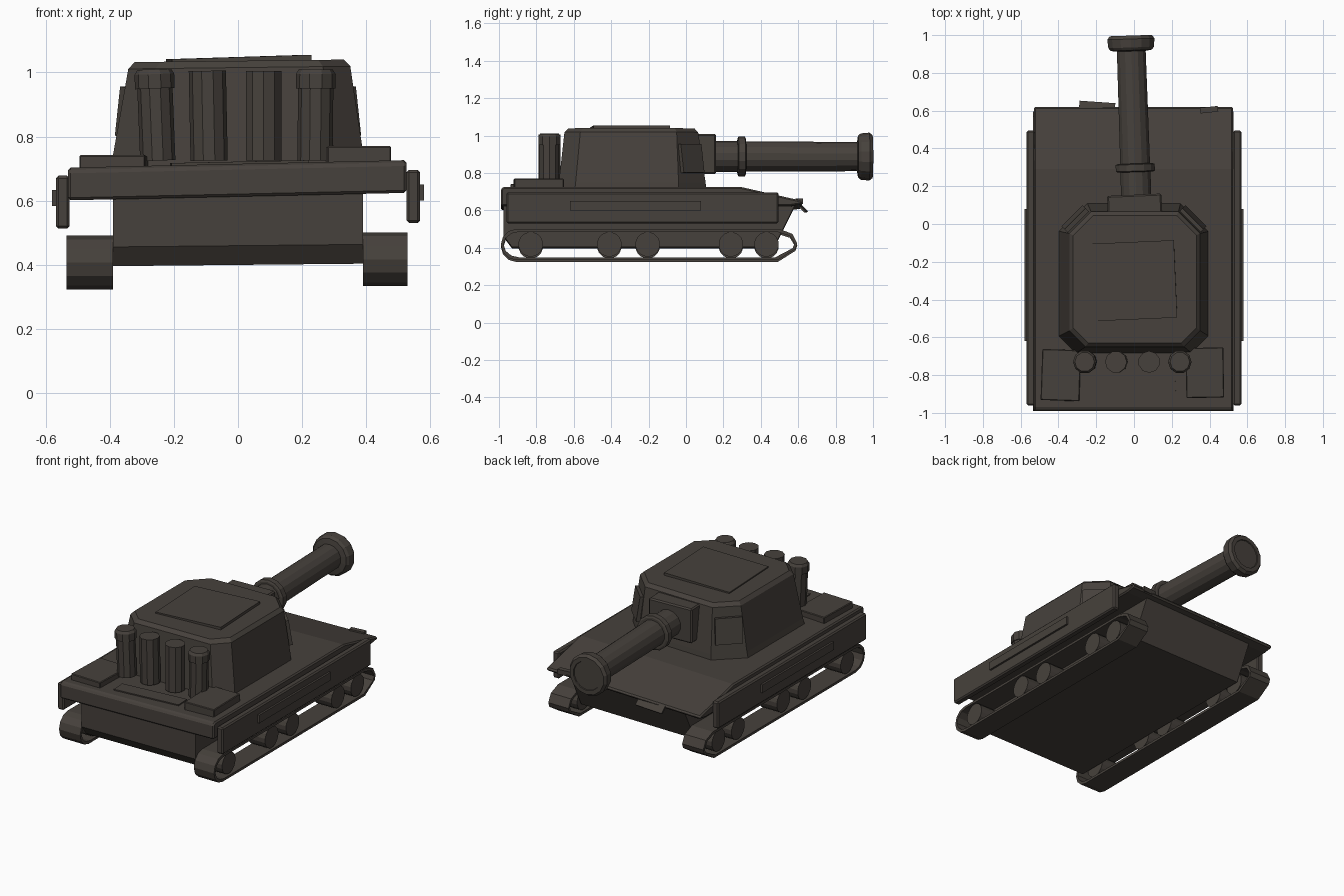
import bpy, bmesh, math
from mathutils import Vector, Euler

if "Cube" in bpy.data.objects:
    bpy.data.objects.remove(bpy.data.objects["Cube"])

paint = bpy.data.materials.new("dark olive brown")
paint.diffuse_color = (0.062, 0.053, 0.045, 1)
paint.use_nodes = True
paint.node_tree.nodes["Principled BSDF"].inputs["Base Color"].default_value = paint.diffuse_color


def finish(name, bm, bevel=0.0):
    bmesh.ops.recalc_face_normals(bm, faces=bm.faces[:])
    me = bpy.data.meshes.new(name)
    bm.to_mesh(me)
    bm.free()
    ob = bpy.data.objects.new(name, me)
    bpy.context.collection.objects.link(ob)
    me.materials.append(paint)
    if bevel:
        m = ob.modifiers.new("edge bevel", 'BEVEL')
        m.width, m.segments = bevel, 1
        m.limit_method = 'ANGLE'
        m.angle_limit = math.radians(40)
    return ob


def loft(name, rings, bevel=0.0):
    """Closed solid through rings of equal point count."""
    bm = bmesh.new()
    vs = [[bm.verts.new(p) for p in r] for r in rings]
    n = len(vs[0])
    for a, b in zip(vs, vs[1:]):
        for i in range(n):
            j = (i + 1) % n
            bm.faces.new((a[i], a[j], b[j], b[i]))
    bm.faces.new(vs[0])
    bm.faces.new(vs[-1])
    return finish(name, bm, bevel)


def side_prism(name, profile, x0, x1, tilt=0.0, bevel=0.0):
    """Profile of (y, z) points stretched from x0 to x1."""
    return loft(name, [[(x, y, z + tilt * x) for y, z in profile]
                       for x in (x0, x1)], bevel)


def box(name, lo, hi, rot=None, bevel=0.0):
    c = [(a + b) / 2 for a, b in zip(lo, hi)]
    h = [(b - a) / 2 for a, b in zip(lo, hi)]
    ring = lambda s: [(h[0] * u, h[1] * v, h[2] * s)
                      for u, v in ((-1, -1), (1, -1), (1, 1), (-1, 1))]
    ob = loft(name, [ring(-1), ring(1)], bevel)
    ob.location = c
    if rot:
        ob.rotation_euler = rot
    return ob


def lathe(name, profile, start, axis, sides=12):
    """Rings of (distance, radius) along an axis."""
    q = Vector(axis).to_track_quat('Z', 'Y')
    rings = []
    for d, r in profile:
        rings.append([Vector(start) + q @ Vector(
            (r * math.cos(t), r * math.sin(t), d))
            for t in [(i + .5) * math.tau / sides for i in range(sides)]])
    return loft(name, rings)


# Hull: wide upper slab with sloping nose, narrow lower body
side_prism("upper_hull", [(-0.99, 0.613), (-0.99, 0.705), (-0.97, 0.715),
                          (0.29, 0.715), (0.62, 0.64), (0.62, 0.622),
                          (0.56, 0.613)], -0.53, 0.525, 0.022, 0.008)
side_prism("lower_hull", [(-0.975, 0.63), (-0.975, 0.46), (-0.93, 0.40),
                          (0.47, 0.40), (0.585, 0.63)], -0.39, 0.39, 0.01)

# Side skirts with a raised strip
for side, s, dz in (("left", -1, -0.012), ("right", 1, 0.006)):
    xs = sorted((s * 0.525, s * 0.568))
    box(side + "_skirt", (xs[0], -0.96, 0.525 + dz), (xs[1], 0.495, 0.69 + dz),
        bevel=0.008)
    xs = sorted((s * 0.56, s * 0.58))
    box(side + "_skirt_strip", (xs[0], -0.62, 0.595 + dz),
        (xs[1], 0.08, 0.645 + dz))

# Tracks: thin closed bands round the wheels
band = [(0.49, 0.33), (0.585, 0.39), (0.595, 0.42), (0.57, 0.47), (0.50, 0.497)]
for i in range(7):
    t = math.radians(90 + i * 30)
    band.append((-0.905 + 0.085 * math.cos(t), 0.4135 + 0.0835 * math.sin(t)))
cy, cz = -0.1975, 0.4135
inner = [(cy + (y - cy) * 0.981, cz + (z - cz) * 0.82) for y, z in band]
for side, x0, x1, dz in (("left", -0.535, -0.39, -0.006), ("right", 0.39, 0.528, 0.004)):
    bm = bmesh.new()
    loops = [[bm.verts.new((x, y, z + dz)) for y, z in pts]
             for x, pts in ((x0, band), (x1, band), (x1, inner), (x0, inner))]
    n = len(band)
    for k in range(4):
        a, b = loops[k], loops[(k + 1) % 4]
        for i in range(n):
            j = (i + 1) % n
            bm.faces.new((a[i], a[j], b[j], b[i]))
    finish(side + "_track", bm)
    # Road wheels
    for i, y in enumerate((-0.83, -0.41, -0.205, 0.24, 0.43)):
        lathe(f"{side}_wheel_{i + 1}", [(0, 0.066), (x1 - x0 - 0.02, 0.066)],
              (x0 + 0.01, y, 0.415 + dz), (1, 0, 0), 16)


# Turret: tapered octagon with a chamfered roof edge
def octagon(x0, x1, y0, y1, front, rear, z):
    pts = [(x0, y1 - front), (x0 + front, y1), (x1 - front, y1), (x1, y1 - front),
           (x1, y0 + rear), (x1 - rear, y0), (x0 + rear, y0), (x0, y0 + rear)]
    return [(x, y, z + 0.012 * x) for x, y in pts]


loft("turret", [octagon(-0.40, 0.395, -0.685, 0.11, 0.15, 0.09, 0.70),
                octagon(-0.39, 0.39, -0.68, 0.105, 0.145, 0.09, 0.745),
                octagon(-0.342, 0.35, -0.65, 0.065, 0.115, 0.085, 1.015),
                octagon(-0.322, 0.33, -0.63, 0.045, 0.105, 0.08, 1.036)])
box("roof_hatch", (-0.215, -0.505, 1.032), (0.22, -0.095, 1.048),
    (0, math.radians(-1.8), math.radians(2.5)))

# Armour plates on the front corners of the turret
for side, s in (("left", -1), ("right", 1)):
    q = Vector((s * 0.7, 0.7, 0.15)).to_track_quat('Y', 'Z')
    box(side + "_cheek_plate", (s * 0.31 - 0.078, 0.01, 0.80),
        (s * 0.31 + 0.078, 0.04, 0.955), q.to_euler())

# Gun: mantlet, barrel, collar and flared muzzle
box("mantlet", (-0.14, 0.02, 0.795), (0.148, 0.155, 1.01),
    (0, 0, math.radians(2.5)), 0.008)
gun_start, gun_axis = (0.012, 0.14, 0.888), (-0.034, 1, 0.0)
lathe("barrel", [(0, 0.082), (0.17, 0.082), (0.17, 0.081), (0.81, 0.078)],
      gun_start, gun_axis, 14)
lathe("barrel_collar", [(0.135, 0.095), (0.14, 0.106), (0.175, 0.106),
                        (0.18, 0.095)], gun_start, gun_axis, 14)
lathe("muzzle", [(0.775, 0.08), (0.78, 0.112), (0.795, 0.124), (0.84, 0.128),
                 (0.858, 0.115), (0.858, 0.09), (0.852, 0.088)],
      gun_start, gun_axis, 14)

# Exhaust stacks behind the turret
for i, (x, lean) in enumerate(((-0.25, -0.04), (-0.09, -0.02), (0.08, 0), (0.24, 0.01))):
    capped = i in (0, 3)
    prof = [(0, 0.058), (0.28, 0.058)]
    if capped:
        prof = [(0, 0.055), (0.225, 0.055), (0.225, 0.062), (0.27, 0.062),
                (0.285, 0.052)]
    lathe(f"exhaust_stack_{i + 1}", prof, (x, -0.73, 0.725), (lean, 0, 1), 10)

# Rear deck boxes and grille
box("left_deck_box", (-0.49, -0.935, 0.69), (-0.285, -0.665, 0.742),
    (0, 0, math.radians(-2)), 0.004)
box("right_deck_box", (0.275, -0.92, 0.70), (0.475, -0.655, 0.77),
    (0, 0, math.radians(1)), 0.004)
box("deck_grille", (-0.21, -0.91, 0.705), (0.22, -0.82, 0.722),
    (0, math.radians(-1.2), math.radians(3)))

# Small tow plates on the nose
box("left_tow_plate", (-0.29, 0.60, 0.605), (-0.10, 0.65, 0.615),
    (math.radians(-45), 0, math.radians(-4)))
box("right_tow_plate", (0.35, 0.59, 0.635), (0.445, 0.62, 0.665),
    (0, 0, math.radians(6)))
